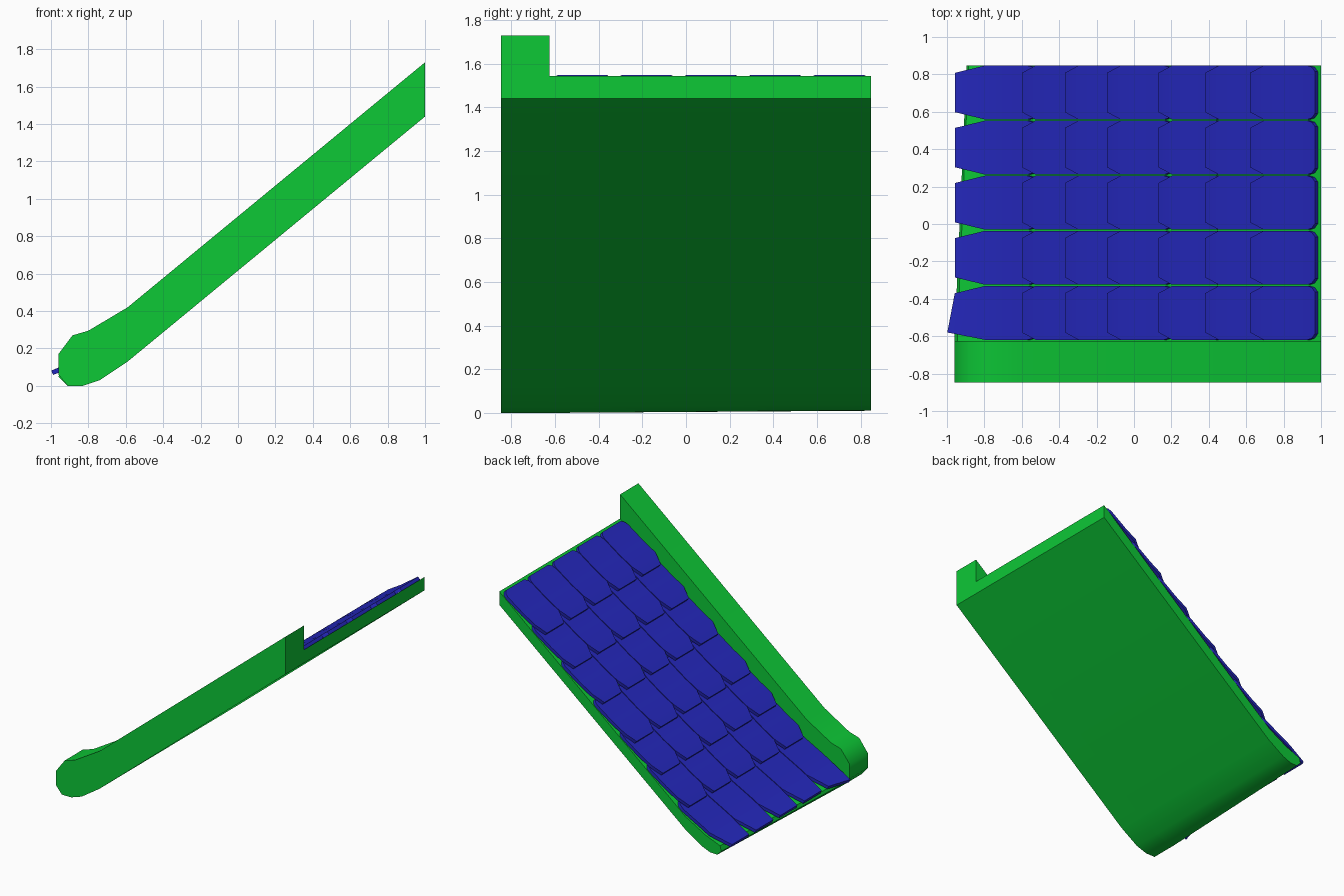
import bpy, bmesh
from math import radians
from mathutils import Vector

if "Cube" in bpy.data.objects:
    bpy.data.objects.remove(bpy.data.objects["Cube"])


def material(name, rgb):
    m = bpy.data.materials.new(name)
    m.diffuse_color = (*rgb, 1)
    m.use_nodes = True
    m.node_tree.nodes["Principled BSDF"].inputs["Base Color"].default_value = m.diffuse_color
    return m


GREEN = material("green", (0.004, 0.58, 0.037))
BLUE = material("blue", (0.018, 0.021, 0.51))


def loft(name, rings, mat, smooth=True):
    """Join closed rings of points and cap both ends."""
    bm = bmesh.new()
    vs = [[bm.verts.new(p) for p in r] for r in rings]
    n = len(rings[0])
    for a, b in zip(vs, vs[1:]):
        for i in range(n):
            j = (i + 1) % n
            bm.faces.new((a[i], a[j], b[j], b[i]))
    bm.faces.new(vs[0])
    bm.faces.new(vs[-1])
    bmesh.ops.recalc_face_normals(bm, faces=bm.faces)
    # Smooth shading that keeps the crisp edges sharp
    for f in bm.faces:
        f.smooth = smooth
    for e in bm.edges:
        e.smooth = e.calc_face_angle(0) < radians(40)
    me = bpy.data.meshes.new(name)
    bm.to_mesh(me)
    bm.free()
    me.materials.append(mat)
    ob = bpy.data.objects.new(name, me)
    bpy.context.collection.objects.link(ob)


def ring(profile, y):
    return [(x, y, z) for x, z in profile]


Y0, Y1, Y2 = -0.848, -0.625, 0.848

# Raised board along the gable edge
board = [(1, 1.73), (1, 1.44), (-0.59, 0.13), (-0.74, 0.03), (-0.83, 0), (-0.91, 0),
         (-0.96, 0.06), (-0.96, 0.17), (-0.885, 0.27), (-0.8, 0.295), (-0.59, 0.42)]
loft("gable_board", [ring(board, Y0), ring(board, Y1)], GREEN)

# Roof deck, its eave tapering slightly towards the back
top = [(-0.76, 0.135), (-0.59, 0.231), (1, 1.543)]
under = [(1, 1.44), (-0.59, 0.13)]
front = top + under + [(-0.74, 0.03), (-0.83, 0), (-0.91, 0), (-0.96, 0.05), (-0.945, 0.065)]
back = top + under + [(-0.73, 0.04), (-0.8, 0.012), (-0.86, 0.01), (-0.895, 0.045), (-0.885, 0.085)]
loft("roof_deck", [ring(front, Y1), ring(back, Y2)], GREEN)

# Tiles follow the deck surface
SURFACE = [(-1.1, 0.0), (-0.93, 0.07)] + top + [(1.2, 1.708)]


def on_surface(x, h):
    for (xa, za), (xb, zb) in zip(SURFACE, SURFACE[1:]):
        if x <= xb:
            break
    z = za + (x - xa) * (zb - za) / (xb - xa)
    n = Vector((za - zb, xb - xa)).normalized()
    return x + n.x * h, z + n.y * h


# station along the tile, half width, lift above the deck
STATIONS = [(0, 0.105, 0.036), (0.22, 0.144, 0.034), (0.5, 0.144, 0.016),
            (0.88, 0.144, 0.003), (0.95, 0.136, 0.001), (1, 0.112, 0)]
THICK = 0.025


def tile(name, x0, x1, yc, eave, stretched):
    rings = []
    for u, w, h in STATIONS:
        if eave:
            h = 0.012 if u < 0.4 else h
            u = 0.36 if u == 0.22 else u
        x = x0 + (x1 - x0) * u
        shift = -0.04 if stretched and u == 0 else 0
        pts = []
        for side, lift in ((-1, h), (1, h), (1, h + THICK), (-1, h + THICK)):
            px, pz = on_surface(x + (shift if side < 0 else 0), lift)
            pts.append((px, yc + side * w, pz))
        rings.append(pts)
    loft(name, rings, BLUE)


ROWS = [-0.96, -0.6, -0.37, -0.145, 0.13, 0.38, 0.62]
for r, x in enumerate(ROWS):
    for c in range(5):
        eave = r == 0
        x0 = x + (0.016 if eave else 0.039)
        x1 = -0.5 if eave else x + 0.363
        tile(f"tile_{r}_{c}", x0, x1, -0.475 + 0.2945 * c, eave, eave and c == 0)
